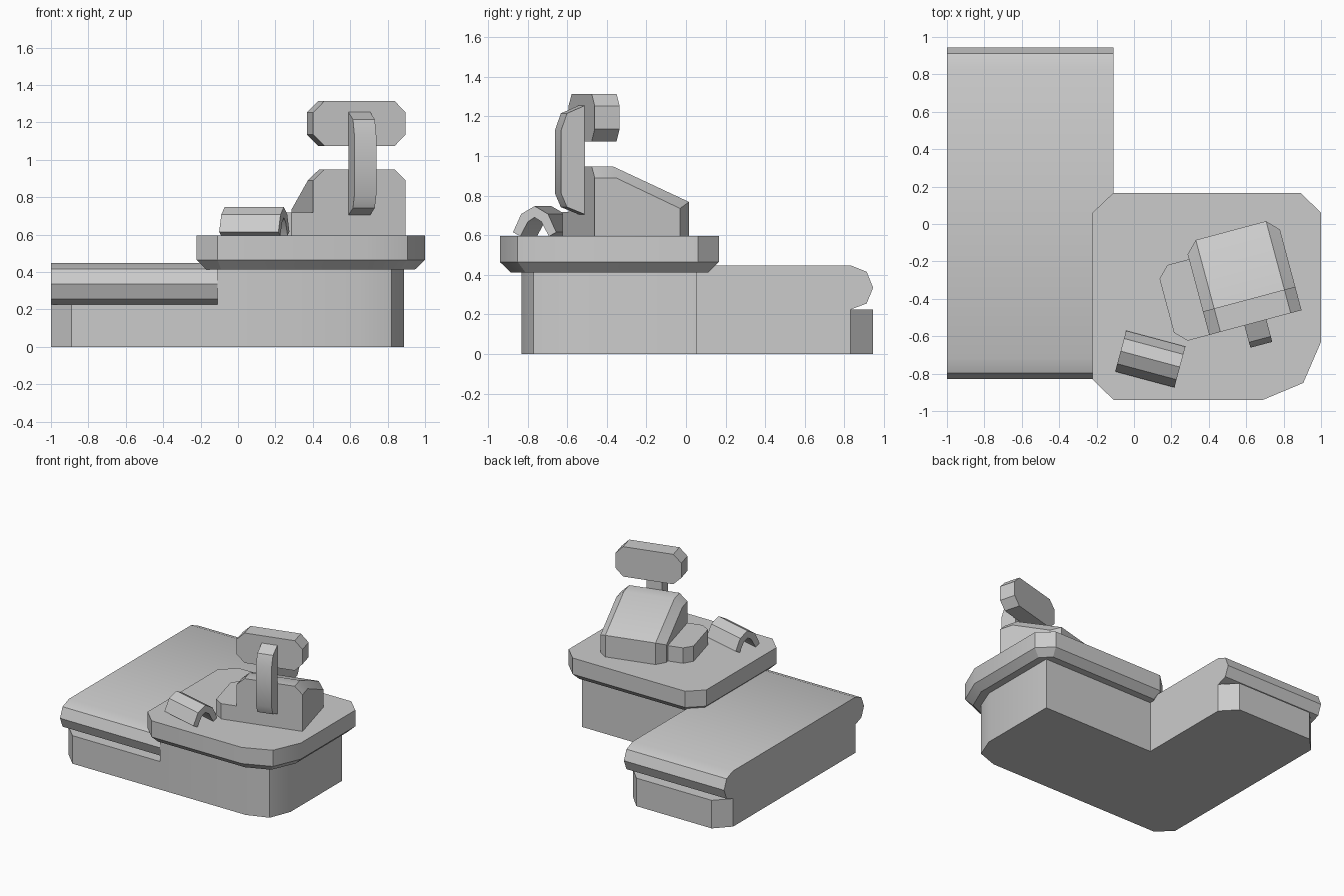
import bpy, bmesh, math
from mathutils import Matrix

if "Cube" in bpy.data.objects:
    bpy.data.objects.remove(bpy.data.objects["Cube"])

grey = bpy.data.materials.new("plain grey")
grey.diffuse_color = (0.6, 0.6, 0.6, 1)
grey.use_nodes = True
grey.node_tree.nodes["Principled BSDF"].inputs["Base Color"].default_value = grey.diffuse_color


def loft(name, sections, angle=0):
    """Skin a list of equal-length point loops, cap both ends, turn about z."""
    bm = bmesh.new()
    loops = [[bm.verts.new(p) for p in s] for s in sections]
    n = len(loops[0])
    for a, b in zip(loops, loops[1:]):
        for i in range(n):
            j = (i + 1) % n
            bm.faces.new((a[i], a[j], b[j], b[i]))
    bm.faces.new(loops[0])
    bm.faces.new(loops[-1])
    bmesh.ops.recalc_face_normals(bm, faces=bm.faces)
    bm.transform(Matrix.Rotation(math.radians(angle), 4, 'Z'))
    me = bpy.data.meshes.new(name)
    bm.to_mesh(me)
    bm.free()
    me.materials.append(grey)
    ob = bpy.data.objects.new(name, me)
    bpy.context.collection.objects.link(ob)
    bpy.ops.object.select_all(action='DESELECT')
    ob.select_set(True)
    bpy.context.view_layer.objects.active = ob
    bpy.ops.object.shade_smooth_by_angle(angle=math.radians(30))
    return ob


def level(plan, z):
    return [(x, y, z) for x, y in plan]


def slab(name, plan, z0, z1, angle=0):
    return loft(name, [level(plan, z0), level(plan, z1)], angle)


def across(profile, x):
    return [(x, y, z) for y, z in profile]


def bar(name, profile, x0, x1, angle=0):
    return loft(name, [across(profile, x0), across(profile, x1)], angle)


# Conveyor arm: chamfered plinth and rounded belt
slab("conveyor_plinth",
     [(-1, -.72), (-.89, -.83), (-.11, -.83), (-.11, .83),
      (-.22, .945), (-.89, .945), (-1, .83)], 0, .225)
end = [(.775, .225), (.855, .255), (.8875, .335), (.855, .415), (.775, .447)]
mid = .0575
belt = [(mid + y, z) for y, z in end] + [(mid - y, z) for y, z in reversed(end)]
bar("conveyor_belt", belt, -1, -.11)

# Cabinet under the worktop
slab("cabinet", [(-.11, -.83), (.65, -.83), (.82, -.77), (.887, -.6),
                 (.887, .055), (-.11, .055)], 0, .43)

# Worktop with a bevelled underside
top = [(-.222, .06), (-.11, .167), (.89, .167), (1, .06), (1, -.63),
       (.905, -.85), (.69, -.94), (-.11, -.94), (-.222, -.83)]
under = [(-.168, .035), (-.09, .112), (.87, .112), (.945, .035), (.945, -.62),
         (.863, -.81), (.68, -.885), (-.09, -.885), (-.168, -.81)]
loft("worktop", [level(under, .412), level(top, .465), level(top, .595)])

# Till body with chamfered long edges
inner = [(-.677, .59), (-.677, .948), (-.567, .948), (-.168, .768), (-.168, .59)]
outer = [(-.677, .59), (-.677, .89), (-.567, .89), (-.231, .735), (-.231, .59)]
loft("till_body", [across(outer, .235), across(inner, .297),
                   across(inner, .686), across(outer, .746)], 15)

# Side box beside the till
slab("till_side_box", [(.24, -.677), (.116, -.677), (.056, -.617),
                       (.056, -.318), (.116, -.258), (.24, -.258)], .59, .718, 15)

# Display post on the customer side
bar("display_post", [(-.676, 1.255), (-.77, 1.215), (-.80, 1.13),
                     (-.80, .81), (-.77, .742), (-.676, .705)], .43, .551, 15)

# Octagonal display head
octagon = [(.235, 1.135), (.297, 1.074), (.686, 1.074), (.746, 1.135),
           (.746, 1.253), (.686, 1.314), (.297, 1.314), (.235, 1.253)]
loft("display_head", [[(x, y, z) for x, z in octagon] for y in (-.677, -.547)], 15)

# Bent hand scanner lying on the worktop
half = [(.113, .615), (.07, .707), (0, .747)]
arch = half + [(-y, z) for y, z in reversed(half[:2])]
arch += [(-.075, .594), (-.035, .668), (0, .69), (.035, .668), (.075, .594)]
bar("scanner", [(y - .675, z) for y, z in arch], .107, .435, -15)
